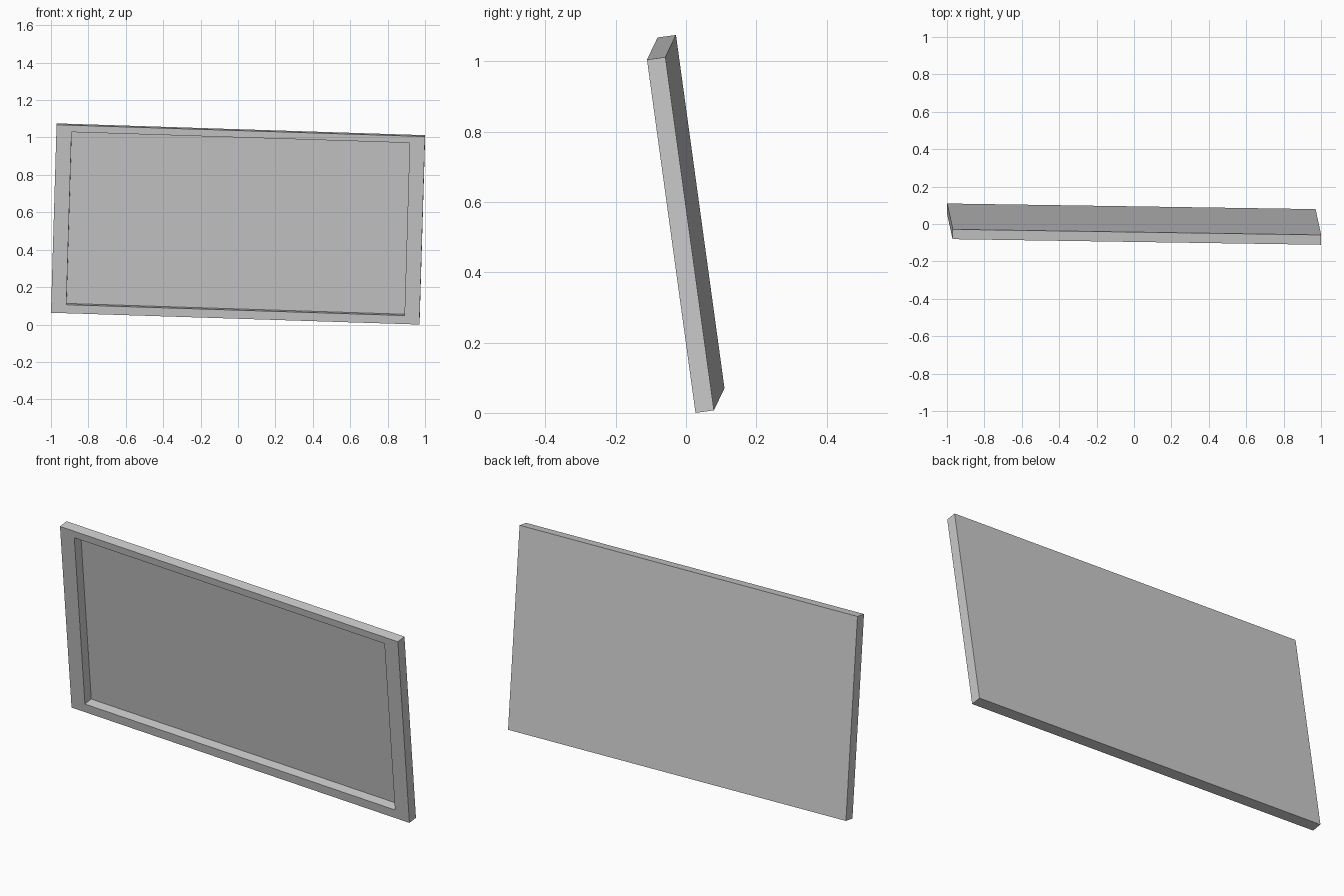
import bpy
import bmesh
from mathutils import Vector, Matrix

if "Cube" in bpy.data.objects:
    bpy.data.objects.remove(bpy.data.objects["Cube"])

# Overall size and the tilt of the leaning picture
W, H, D = 1.971, 1.015, 0.053
SIDE, BOTTOM, TOP = 0.081, 0.046, 0.037
PANEL = 0.0015

u = Vector((1.97, -0.03, -0.063)).normalized()
v = Vector((0.03, -0.138, 1.005))
v = (v - u * v.dot(u)).normalized()
w = v.cross(u)
corner = Vector((-1.0, 0.057, 0.063))
tilt = Matrix((u, w, v)).transposed().to_4x4()
tilt.translation = corner


def rect(bm, x0, x1, z0, z1, y):
    return [bm.verts.new((x, y, z)) for x, z in ((x0, z0), (x1, z0), (x1, z1), (x0, z1))]


def bridge(bm, a, b):
    for i in range(4):
        j = (i + 1) % 4
        bm.faces.new((a[i], a[j], b[j], b[i]))


def finish(bm, name):
    bmesh.ops.recalc_face_normals(bm, faces=bm.faces)
    mesh = bpy.data.meshes.new(name)
    bm.to_mesh(mesh)
    bm.free()
    mesh.transform(tilt)
    bpy.context.collection.objects.link(bpy.data.objects.new(name, mesh))


# Shallow tray frame: outer sides, front rim, recess walls, recessed panel and back
bm = bmesh.new()
inner = (SIDE, W - SIDE, BOTTOM, H - TOP)
back = rect(bm, 0, W, 0, H, D)
front = rect(bm, 0, W, 0, H, 0)
opening = rect(bm, *inner, 0)
floor = rect(bm, *inner, D - PANEL)
loops = (back, front, opening, floor)
for a, b in zip(loops, loops[1:]):
    bridge(bm, a, b)
bm.faces.new(back)
bm.faces.new(floor)
finish(bm, "picture_frame")
